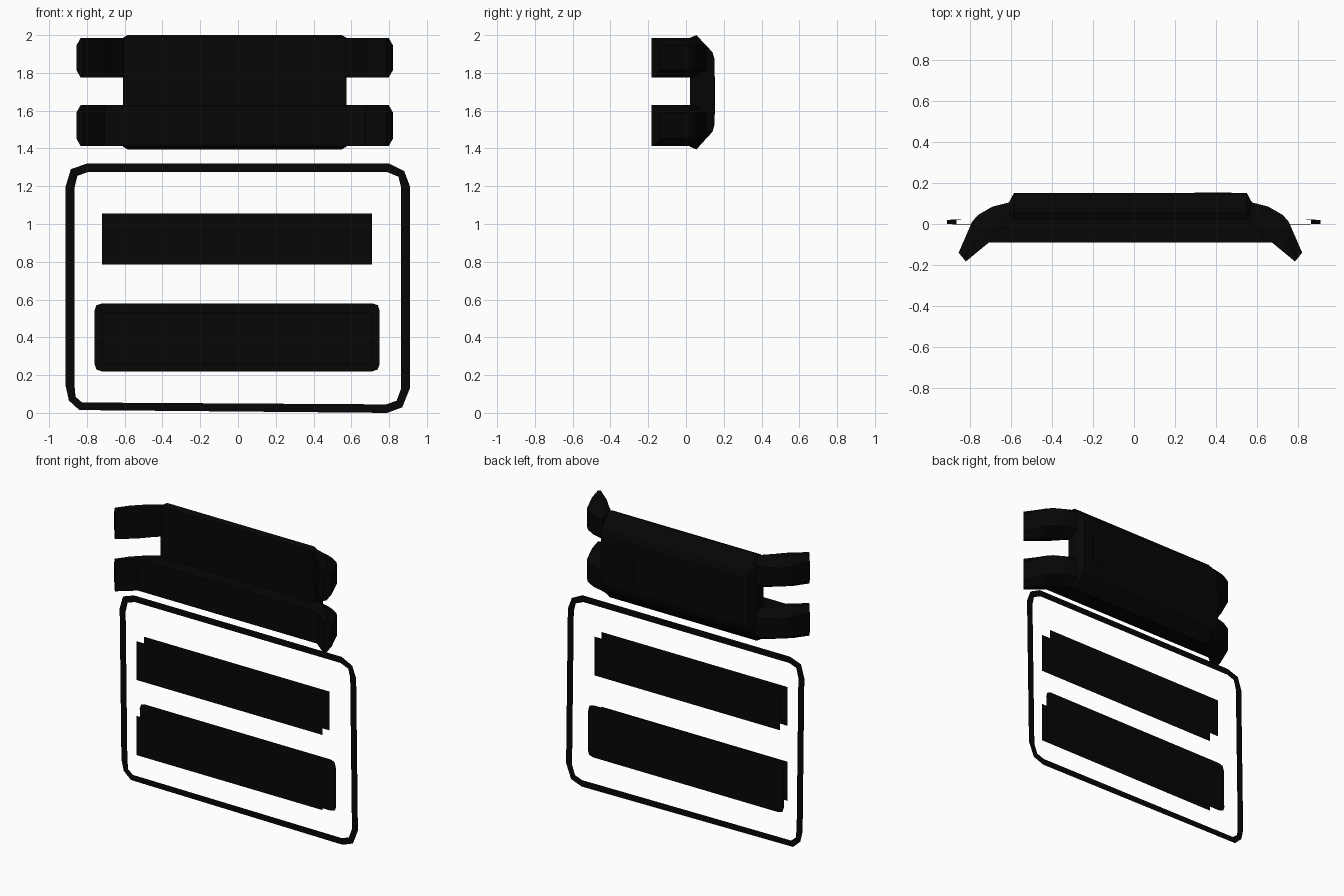
import bpy, bmesh, math

if "Cube" in bpy.data.objects:
    bpy.data.objects.remove(bpy.data.objects["Cube"])

black = bpy.data.materials.new("matte_black")
black.diffuse_color = (0.0018, 0.0018, 0.0018, 1)
black.use_nodes = True
black.node_tree.nodes["Principled BSDF"].inputs["Base Color"].default_value = black.diffuse_color


def finish(name, bm, closed=True):
    if closed:
        bmesh.ops.recalc_face_normals(bm, faces=bm.faces[:])
    mesh = bpy.data.meshes.new(name)
    bm.to_mesh(mesh)
    bm.free()
    mesh.materials.append(black)
    obj = bpy.data.objects.new(name, mesh)
    bpy.context.collection.objects.link(obj)
    return obj


def loft(name, sections):
    # closed skin through equal-length sections of 3D points
    bm = bmesh.new()
    rings = [[bm.verts.new(p) for p in s] for s in sections]
    n = len(rings[0])
    for a, b in zip(rings, rings[1:]):
        for i in range(n):
            j = (i + 1) % n
            bm.faces.new((a[i], a[j], b[j], b[i]))
    bm.faces.new(rings[0])
    bm.faces.new(rings[-1])
    return finish(name, bm)


def tilt(z):
    # the lower sheet leans very slightly backwards at its foot
    return 0.022 - 0.018 * z


def sheet(name, points, depth):
    # flat upright sheet from (x, z) points
    bm = bmesh.new()
    bm.faces.new([bm.verts.new((x, depth(z), z)) for x, z in points])
    return finish(name, bm, False)


def rect(x0, x1, z0, z1):
    return [(x0, z0), (x1, z0), (x1, z1), (x0, z1)]


# Rounded border frame
outer = [(-.912, 1.20), (-.885, 1.29), (-.80, 1.32), (.80, 1.32), (.88, 1.28), (.91, 1.20),
         (.91, .13), (.87, .03), (.79, 0), (-.84, .015), (-.895, .065), (-.912, .14)]
inner = [(-.866, 1.19), (-.85, 1.255), (-.795, 1.275), (.79, 1.275), (.85, 1.25), (.864, 1.19),
         (.864, .13), (.84, .065), (.785, .045), (-.825, .055), (-.86, .085), (-.866, .15)]
bm = bmesh.new()
ring_o = [bm.verts.new((x, tilt(z), z)) for x, z in outer]
ring_i = [bm.verts.new((x, tilt(z), z)) for x, z in inner]
for i in range(len(outer)):
    j = (i + 1) % len(outer)
    bm.faces.new((ring_o[i], ring_i[i], ring_i[j], ring_o[j]))
finish("border_frame", bm, False)

# Strips: two front strips, one rear strip and one rounded rear strip
sheet("upper_front_strip", rect(-.72, .71, .785, 1.055), lambda z: -.087)
sheet("lower_front_strip", rect(-.72, .71, .262, .535), lambda z: -.087)
sheet("upper_rear_strip", rect(-.72, .71, .785, 1.055), lambda z: -.005)
c = .04
sheet("lower_rounded_strip",
      [(-.76 + c, .22), (.75 - c, .22), (.75 - c / 4, .22 + c / 4), (.75, .22 + c),
       (.75, .58 - c), (.75 - c / 4, .58 - c / 4), (.75 - c, .58), (-.76 + c, .58),
       (-.76 + c / 4, .58 - c / 4), (-.76, .58 - c), (-.76, .22 + c),
       (-.76 + c / 4, .22 + c / 4)], lambda z: tilt(z) - .008)

# Curved arms: stations pair an inner and an outer plan point
MID = -.0175
stations = [((.803, -.183), (.838, -.14)), ((.745, -.135), (.772, .012)),
            ((.69, -.09), (.742, .045)), ((.64, -.035), (.672, .085)),
            ((.575, .03), (.592, .105))]


def arm(name, side, z0, z1, drop=.04):
    sections = []
    for (xi, yi), (xo, yo) in stations:
        xm, ym = xi + (xo - xi) * .35, yi + (yo - yi) * .35
        plan = [(xi, yi, z0), (xm, ym, z0), (xo, yo, z0 + drop),
                (xo, yo, z1 - drop), (xm, ym, z1), (xi, yi, z1)]
        sections.append([(MID + side * x, y, z) for x, y, z in plan])
    loft(name, sections)


for label, z0, z1 in (("upper", 1.775, 1.985), ("lower", 1.412, 1.63)):
    for word, side in (("left", -1), ("right", 1)):
        arm(f"{label}_{word}_arm", side, z0, z1)

# Lower cross bar joining the lower arms in front of the shell
loft("lower_cross_bar", [[(MID + x, y, z) for x, y in
                          ((-.69, -.09), (.69, -.09), (.59, .025), (-.59, .025))]
                         for z in (1.412, 1.63)])

# Back shell: faceted profile lofted along x with tapered ends
profile = [(.02, 1.41), (.055, 1.395), (.14, 1.488), (.152, 1.53),
           (.152, 1.87), (.14, 1.91), (.055, 2.0), (.02, 1.985)]
loft("back_shell", [[(x, .02 + (y - .02) * sy, 1.6975 + (z - 1.6975) * sz)
                     for y, z in profile]
                    for x, sy, sz in ((-.61, .65, .95), (-.585, 1, 1),
                                      (.55, 1, 1), (.575, .65, .95))])

# Thin square plate on the back
bm = bmesh.new()
bmesh.ops.create_cube(bm, size=1)
for v in bm.verts:
    v.co = (.385 + v.co.x * .18, .152 + v.co.y * .005, 1.68 + v.co.z * .2)
finish("back_plate", bm)
